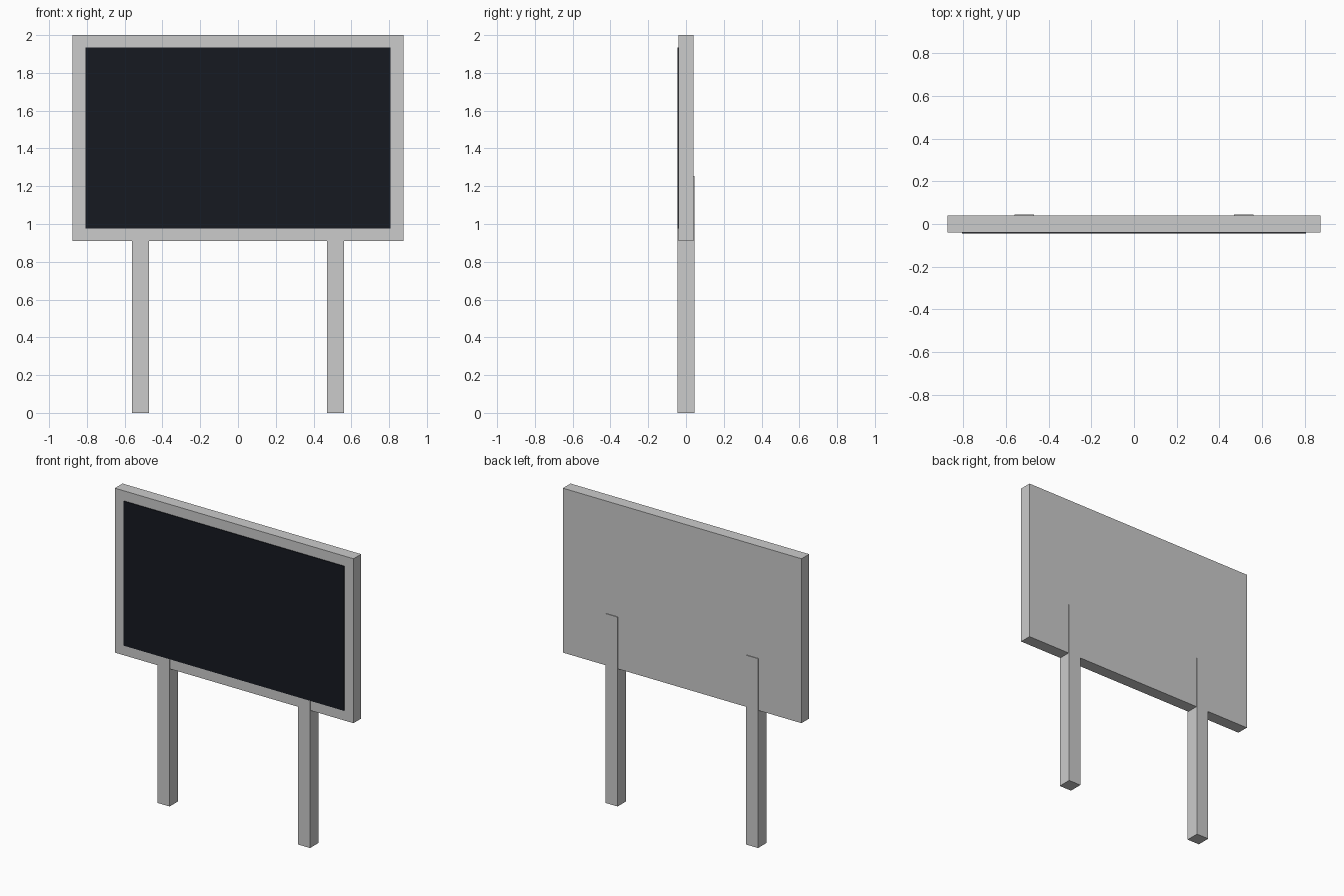
import bpy

if "Cube" in bpy.data.objects:
    bpy.data.objects.remove(bpy.data.objects["Cube"])


def box(name, x, y, z):
    """Box from (min, max) ranges on each axis."""
    ranges = (x, y, z)
    bpy.ops.mesh.primitive_cube_add(size=1, location=[(a + b) / 2 for a, b in ranges])
    obj = bpy.context.object
    obj.name = name
    obj.scale = [b - a for a, b in ranges]
    bpy.ops.object.transform_apply(location=False, rotation=False, scale=True)
    return obj


# Sign board
box("board", (-0.875, 0.875), (-0.04, 0.04), (0.91, 2.0))

# Dark display panel, slightly proud of the board front
panel = box("display_panel", (-0.808, 0.808), (-0.0452, -0.038), (0.976, 1.934))
dark = bpy.data.materials.new("dark_panel")
dark.diffuse_color = (0.008, 0.01, 0.015, 1)
dark.use_nodes = True
dark.node_tree.nodes["Principled BSDF"].inputs["Base Color"].default_value = dark.diffuse_color
panel.data.materials.append(dark)

# Two square posts running up through the board
for side, cx in (("left", -0.515), ("right", 0.515)):
    box(side + "_post", (cx - 0.045, cx + 0.045), (-0.045, 0.045), (0, 1.255))
